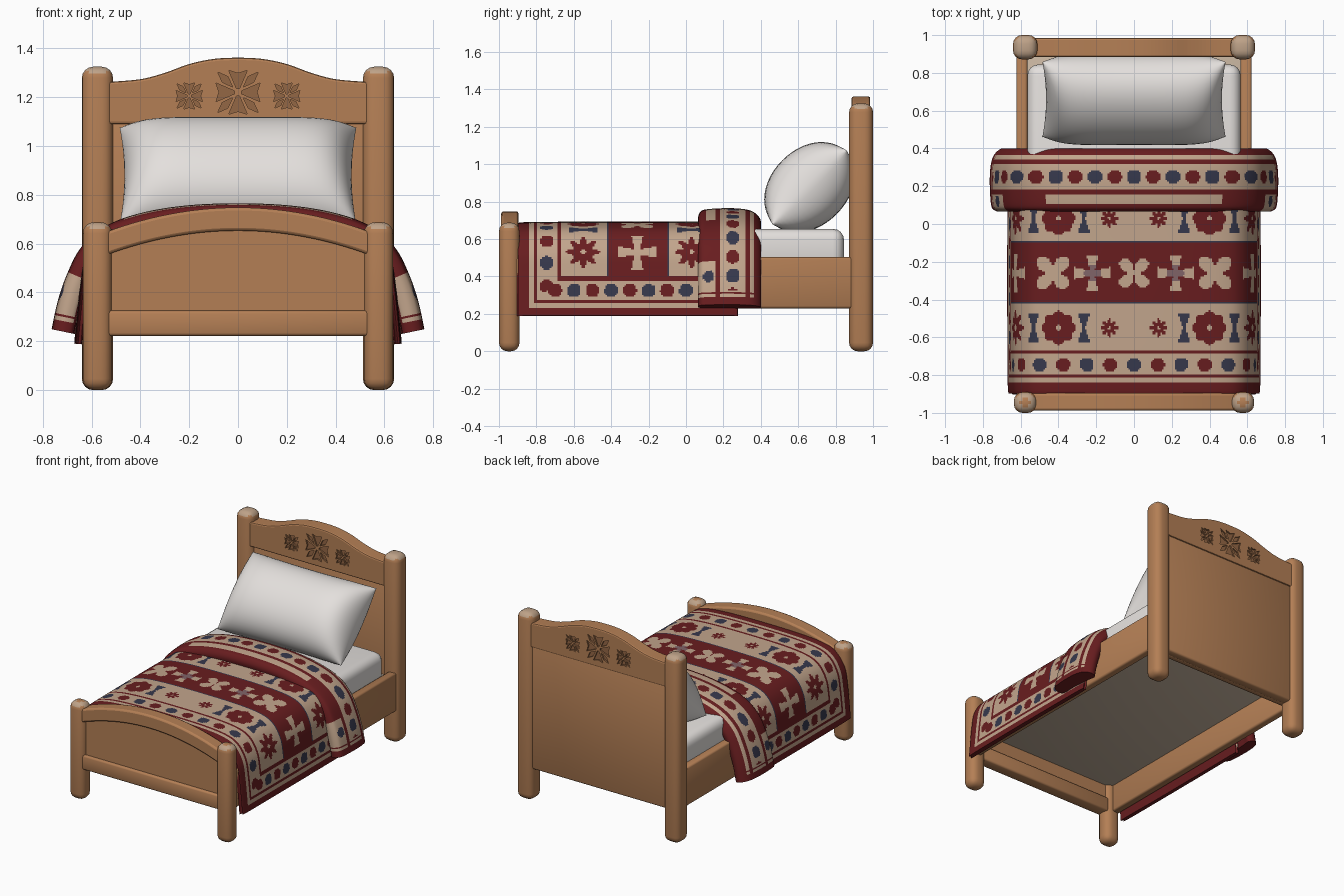
import bpy, bmesh, math
from mathutils import Matrix, Vector

if "Cube" in bpy.data.objects:
    bpy.data.objects.remove(bpy.data.objects["Cube"])


def material(name, r, g, b):
    m = bpy.data.materials.new(name)
    lin = [((c / 255 + 0.055) / 1.055) ** 2.4 for c in (r, g, b)]
    m.diffuse_color = (*lin, 1)
    m.use_nodes = True
    m.node_tree.nodes["Principled BSDF"].inputs["Base Color"].default_value = m.diffuse_color
    return m


WOOD = material("oak_wood", 180, 127, 85)
WORN = material("worn_wood", 190, 162, 136)
CARVED = material("carved_wood", 148, 103, 69)
LINEN = material("white_linen", 228, 224, 221)
BASE = material("pale_base", 200, 181, 160)
CREAM = material("cream_wool", 194, 165, 140)
RED = material("red_wool", 104, 29, 31)
NAVY = material("navy_wool", 54, 56, 76)
PLUM = material("faded_plum_wool", 128, 100, 104)
C, R, N, P = range(4)          # blanket colour slots


def finish(bm, name, mats, angle=40):
    bmesh.ops.recalc_face_normals(bm, faces=bm.faces)
    me = bpy.data.meshes.new(name)
    bm.to_mesh(me)
    bm.free()
    ob = bpy.data.objects.new(name, me)
    bpy.context.collection.objects.link(ob)
    for m in mats:
        me.materials.append(m)
    if angle:
        bpy.ops.object.select_all(action='DESELECT')
        ob.select_set(True)
        bpy.context.view_layer.objects.active = ob
        bpy.ops.object.shade_smooth_by_angle(angle=math.radians(angle))
    return ob


def box(name, lo, hi, mat, bevel=0.012, seg=2, worn=None):
    """Rounded box; faces whose upward tilt lies in the worn range are paler."""
    bm = bmesh.new()
    lo, hi = Vector(lo), Vector(hi)
    bmesh.ops.create_cube(bm, size=1, matrix=Matrix.Translation((lo + hi) / 2) @ Matrix.Diagonal((*(hi - lo), 1)))
    bmesh.ops.bevel(bm, geom=bm.edges[:], offset=bevel, segments=seg, profile=0.5, affect='EDGES')
    bm.normal_update()
    if worn:
        for f in bm.faces:
            f.material_index = int(worn[0] < f.normal.z < worn[1])
    return finish(bm, name, [mat, WORN] if worn else [mat], 60)


def add_prism(bm, outline, y0, y1):
    a = [bm.verts.new((x, y0, z)) for x, z in outline]
    b = [bm.verts.new((x, y1, z)) for x, z in outline]
    bm.faces.new(a)
    bm.faces.new(b[::-1])
    for i in range(len(a)):
        j = (i + 1) % len(a)
        bm.faces.new((a[j], a[i], b[i], b[j]))


def board(name, outline, y0, y1, bevel=0.012, angle=40):
    bm = bmesh.new()
    add_prism(bm, outline, y0, y1)
    ob = finish(bm, name, [WOOD], angle)
    mod = ob.modifiers.new("soft_edges", 'BEVEL')
    mod.width, mod.segments, mod.angle_limit = bevel, 2, math.radians(40)
    return ob


def smooth(pts, step, closed=False):
    """Evenly spaced points on a smooth curve through pts, with its length."""
    n, dense = len(pts), []
    get = lambda i: Vector(pts[i % n] if closed else pts[max(0, min(n - 1, i))])
    for i in range(n if closed else n - 1):
        p0, p1, p2, p3 = (get(i + k) for k in (-1, 0, 1, 2))
        for k in range(30):
            t = k / 30
            dense.append(0.5 * (2 * p1 + (p2 - p0) * t + (2 * p0 - 5 * p1 + 4 * p2 - p3) * t * t
                                + (3 * p1 - p0 - 3 * p2 + p3) * t ** 3))
    dense.append(get(0) if closed else get(n - 1))
    acc = [0]
    for a, b in zip(dense, dense[1:]):
        acc.append(acc[-1] + (b - a).length)
    count, out, j = round(acc[-1] / step), [], 0
    for i in range(count if closed else count + 1):
        s = acc[-1] * i / count
        while j < len(acc) - 2 and acc[j + 1] < s:
            j += 1
        out.append(dense[j].lerp(dense[j + 1], (s - acc[j]) / max(acc[j + 1] - acc[j], 1e-9)))
    return out, acc[-1]


def drape(name, half, section, rule, step=0.0085):
    """Sweep a closed (y, offset) section along a mirrored (x, z) profile."""
    prof, length = smooth([(-x, z) for x, z in half[:0:-1]] + half, step)
    sec, _ = smooth(section, step, True)
    bm, rows = bmesh.new(), []
    for i, p in enumerate(prof):
        t = (prof[min(i + 1, len(prof) - 1)] - prof[max(i - 1, 0)]).normalized()
        rows.append([bm.verts.new((p.x - t.y * s.y, s.x, p.y + t.x * s.y)) for s in sec])
    m = len(sec)
    for i in range(len(rows) - 1):
        u = length * ((i + 0.5) / (len(rows) - 1) - 0.5)
        for j in range(m):
            k = (j + 1) % m
            mid = (sec[j] + sec[k]) / 2
            f = bm.faces.new((rows[i][j], rows[i + 1][j], rows[i + 1][k], rows[i][k]))
            f.material_index = rule(u, mid.x, length / 2 - abs(u)) if mid.y > -0.012 else R
    for row in (rows[0], rows[-1]):
        bm.faces.new(row).material_index = R
    return finish(bm, name, [CREAM, RED, NAVY, PLUM], 60)


# Woven motifs
def medallion(along, across, pitch, r=0.037):
    k = round(along / pitch)
    return (R if k % 2 else N) if math.hypot(along - k * pitch, across) < r else C


def flower(dx, dy, r, lobe):
    d, a = math.hypot(dx, dy), math.atan2(dy, dx)
    return 0.15 * r < d < r * (1 - lobe + lobe * math.cos(8 * a))


def cross(dx, dy, r):
    a, b = sorted((abs(dx), abs(dy)))
    return b < r and a < 0.12 * r + 0.2 * b


def petals(dx, dy, r):
    return math.hypot(dx, dy) < r * (0.15 + abs(math.sin(2 * math.atan2(dy, dx))) ** 0.7)


def blanket_rule(u, y, d):
    e = y + 0.88
    m = min(d, e)
    if m < 0.21:                                   # border
        if m < 0.045 or 0.065 < m < 0.085 or m > 0.19:
            return R
        return medallion(u if e < d else y, m - 0.135, 0.125 if e < d else 0.1) if m > 0.085 else C
    if -0.425 < y < -0.09:                         # red stripe with crosses
        if y < -0.415 or y > -0.1:
            return N
        v, a = y + 0.26, abs(u)
        if cross(a - 0.22, v, 0.095):
            return P if math.hypot(a - 0.22, v) < 0.045 else C
        if cross(a - 0.69, v, 0.1) or petals(a - 0.43, v, 0.095) or petals(a, v, 0.085):
            return C
        return R
    dy = y + 0.55 if y < -0.42 else y - 0.03       # cream stripes with flowers
    for c, r, lobe in ((0.4, 0.09, 0.06), (0.69, 0.09, 0.22), (0.13, 0.05, 0.2)):
        if flower(abs(u) - c, dy, r, lobe):
            return R
    for c in (0.265, 0.535):
        if abs(dy) < 0.08 and abs(abs(u) - c) < 0.008 + 0.33 * abs(dy):
            return N
    return C


def fold_rule(u, y, d):
    if d < 0.04 or 0.06 < d < 0.07:
        return R
    if y < 0.16 and d < 0.5:                       # inner edge on the hanging sides
        if d > 0.23:
            return R
        return N if math.hypot(y - 0.12, d - 0.15) < 0.03 else C
    if y < 0.108 or 0.155 < y < 0.178 or 0.318 < y < 0.338 or y > 0.362:
        return R
    return medallion(u, y - 0.25, 0.1) if 0.18 < y < 0.32 and d > 0.08 else C


# Posts
for s, side in ((-1, "left"), (1, "right")):
    x0, x1 = sorted((s * 0.512, s * 0.64))
    box(f"head_post_{side}", (x0, 0.872, 0), (x1, 1.0, 1.325), WOOD, 0.046, 4, (0.5, 2))
    box(f"foot_post_{side}", (x0 + 0.004, -1.0, 0), (x1 - 0.004, -0.89, 0.688), WOOD, 0.046, 4, (0.5, 0.97))
    # Side rails
    x0, x1 = sorted((s * 0.565, s * 0.622))
    box(f"side_rail_{side}", (x0, -0.92, 0.23), (x1, 0.9, 0.503), WOOD)

# Headboard with carved crest
box("headboard_panel", (-0.54, 0.912, 0.225), (0.54, 0.976, 1.12), WOOD)
box("headboard_lower_rail", (-0.54, 0.88, 0.225), (0.54, 0.93, 0.33), WOOD)
half = [(0, 1.362), (0.1, 1.357), (0.2, 1.336), (0.3, 1.3), (0.4, 1.274), (0.54, 1.262)]
top, _ = smooth([(-x, z) for x, z in half[:0:-1]] + half, 0.02)
crest = board("headboard_crest", [(-0.54, 1.09)] + [tuple(p) for p in top] + [(0.54, 1.09)], 0.885, 0.985, 0.01, None)

bm = bmesh.new()
ARM = [(0.015, -0.006), (0.09, -0.038), (0.078, 0), (0.09, 0.038), (0.015, 0.006)]
LEAF = [(0.03, 0), (0.075, -0.016), (0.118, 0), (0.075, 0.016)]
for cx, cz, size in ((0, 1.22, 1), (-0.2, 1.205, 0.6), (0.2, 1.205, 0.6)):
    for k in range(8):
        a = k * math.pi / 4
        ca, sa = math.cos(a) * size, math.sin(a) * size
        petal = [(cx + p * ca - q * sa, cz + p * sa + q * ca) for p, q in (LEAF if k % 2 else ARM)]
        add_prism(bm, petal, 0.87, 0.896)
        add_prism(bm, petal, 0.974, 1.0)
cutter = finish(bm, "carving_cutter", [CARVED], None)
cutter.hide_render = True
cutter.hide_set(True)
mod = crest.modifiers.new("carving", 'BOOLEAN')
mod.operation, mod.solver, mod.object, mod.material_mode = 'DIFFERENCE', 'EXACT', cutter, 'TRANSFER'

# Footboard
arch = lambda z, rise: [(x / 20 * 0.54, z + rise * (1 - (x / 20) ** 2)) for x in range(-20, 21)]
board("footboard_arch", arch(0.648, 0.1) + arch(0.553, 0.1)[::-1], -0.988, -0.895)
board("footboard_panel", [(-0.54, 0.28)] + arch(0.6, 0.1) + [(0.54, 0.28)], -0.965, -0.915, 0.004)
box("footboard_lower_rail", (-0.54, -0.985, 0.222), (0.54, -0.9, 0.325), WOOD)

# Base and mattress
box("bed_base", (-0.575, -0.925, 0.42), (0.575, 0.92, 0.45), BASE, 0.004)
box("mattress", (-0.565, -0.88, 0.43), (0.565, 0.845, 0.655), LINEN, 0.06, 4)

# Pillow: puffed grid mirrored front to back and leaned on the headboard
bm = bmesh.new()
for s in (1, -1):
    grid = bmesh.ops.create_grid(bm, x_segments=36, y_segments=24, size=1)
    for v in grid["verts"]:
        a, b = math.sin(v.co.x * math.pi / 2), math.sin(v.co.y * math.pi / 2)
        puff = max(0, 1 - a ** 6) ** 0.6 * max(0, 1 - b * b) ** 0.5
        v.co = (0.485 * a * (1 - 0.04 * (1 - b * b) * a * a),
                0.28 * b * (1 - 0.04 * (1 - a * a) * b * b), s * 0.205 * puff)
bmesh.ops.remove_doubles(bm, verts=bm.verts, dist=0.0005)
bmesh.ops.transform(bm, verts=bm.verts, matrix=Matrix.Translation((0, 0.66, 0.877)) @ Matrix.Rotation(math.pi / 4, 4, 'X'))
finish(bm, "pillow", [LINEN], 80)

# Blanket and its turned-back fold
drape("blanket",
      [(0, 0.69), (0.3, 0.685), (0.48, 0.665), (0.57, 0.62), (0.625, 0.53), (0.645, 0.42), (0.658, 0.3), (0.668, 0.19)],
      [(-0.872, -0.03), (-0.882, -0.015), (-0.865, 0), (-0.5, 0.003), (-0.1, 0.003), (0.25, 0),
       (0.26, -0.015), (0.25, -0.026), (-0.1, -0.026), (-0.5, -0.026)], blanket_rule)
drape("blanket_fold",
      [(0, 0.695), (0.2, 0.687), (0.37, 0.66), (0.5, 0.615), (0.585, 0.545), (0.635, 0.45), (0.67, 0.35), (0.695, 0.235)],
      [(0.09, -0.02), (0.066, 0.01), (0.073, 0.045), (0.108, 0.064), (0.25, 0.07), (0.35, 0.055),
       (0.398, 0.01), (0.385, -0.035), (0.33, -0.03), (0.2, -0.02)], fold_rule)
